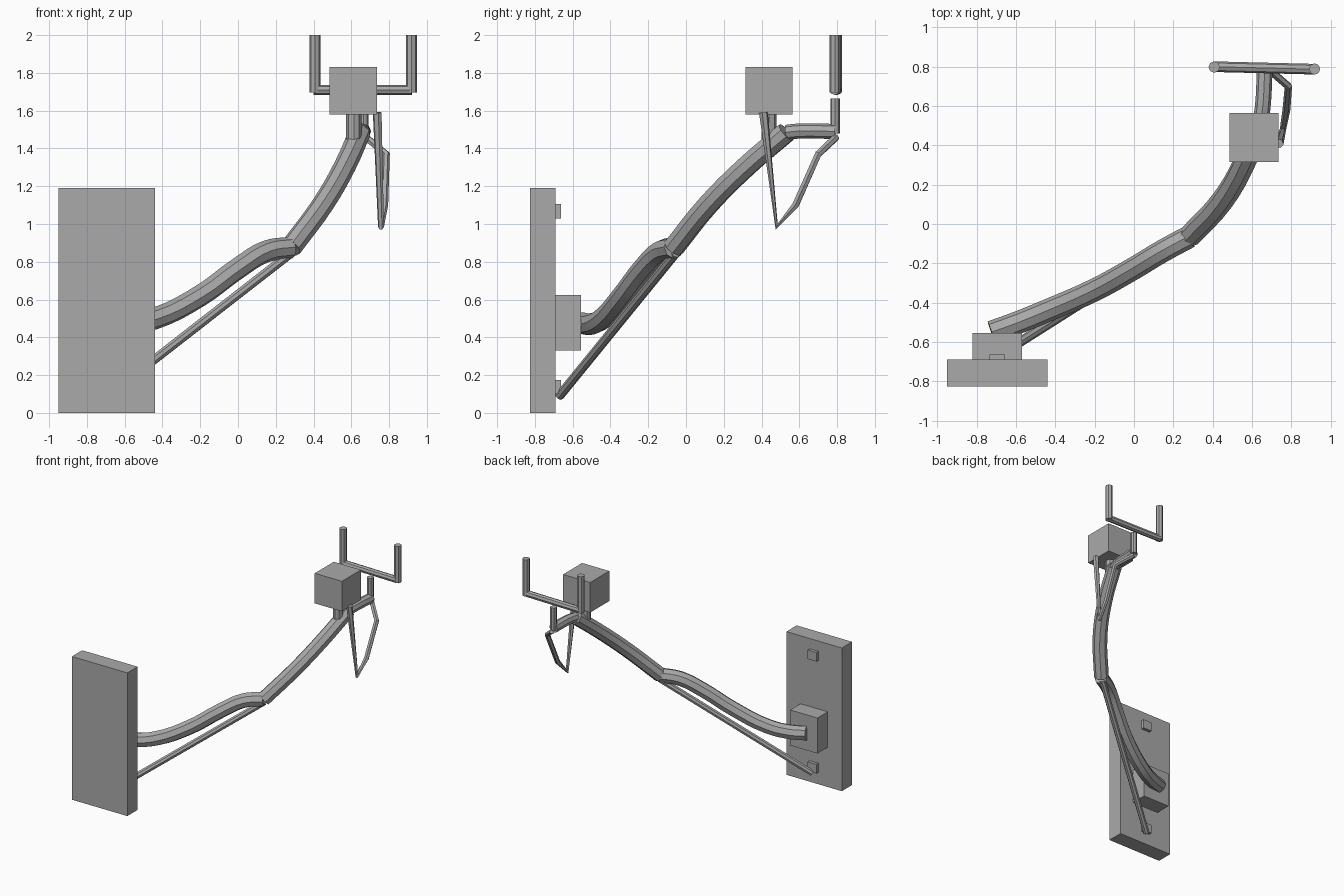
import bpy

# Remove the default cube only
cube = bpy.data.objects.get("Cube")
if cube:
    bpy.data.objects.remove(cube, do_unlink=True)

# Single painted-metal colour
grey = bpy.data.materials.new("plain grey")
grey.use_nodes = True
GREY = (0.4, 0.4, 0.4, 1)
grey.diffuse_color = GREY
grey.node_tree.nodes["Principled BSDF"].inputs["Base Color"].default_value = GREY


def box(name, low, high):
    """Box spanning two opposite corners."""
    centre = [(a + b) / 2 for a, b in zip(low, high)]
    bpy.ops.mesh.primitive_cube_add(size=1, location=centre)
    ob = bpy.context.object
    ob.name = name
    ob.scale = [b - a for a, b in zip(low, high)]
    ob.data.materials.append(grey)
    return ob


def tube(name, points, radius, smooth=False, taper=None, detail=2):
    """Capped tube along a path; smooth paths use automatic handles."""
    curve = bpy.data.curves.new(name, "CURVE")
    curve.dimensions = "3D"
    curve.bevel_depth = radius
    curve.bevel_resolution = detail
    curve.resolution_u = 4
    curve.use_fill_caps = True
    spline = curve.splines.new("BEZIER" if smooth else "POLY")
    pts = spline.bezier_points if smooth else spline.points
    pts.add(len(points) - 1)
    for i, (p, co) in enumerate(zip(pts, points)):
        p.co = co if smooth else (*co, 1)
        if smooth:
            p.handle_left_type = p.handle_right_type = "AUTO"
        if taper:
            p.radius = taper[i]
    ob = bpy.data.objects.new(name, curve)
    bpy.context.collection.objects.link(ob)
    bpy.ops.object.select_all(action="DESELECT")
    ob.select_set(True)
    bpy.context.view_layer.objects.active = ob
    bpy.ops.object.convert(target="MESH")
    ob = bpy.context.object
    ob.data.materials.clear()
    ob.data.materials.append(grey)
    bpy.ops.object.shade_smooth_by_angle(angle=0.5)
    return ob


# Wall plate, mounting block and bolts
box("wall_plate", (-0.95, -0.825, 0), (-0.44, -0.69, 1.19))
box("mounting_block", (-0.82, -0.69, 0.33), (-0.57, -0.555, 0.625))
for name, z in (("upper_bolt", 1.03), ("lower_bolt", 0.1)):
    box(name, (-0.735, -0.69, z), (-0.655, -0.663, z + 0.075))

# Two curved arm sections meeting at the elbow
elbow = (0.28, -0.065, 0.875)
tube("lower_arm", [(-0.725, -0.55, 0.475), (-0.6, -0.505, 0.47),
                   (-0.44, -0.44, 0.5), (-0.2, -0.335, 0.62),
                   (0, -0.225, 0.765), (0.15, -0.135, 0.855), elbow],
     0.058, smooth=True)
tube("upper_arm", [elbow, (0.45, 0.12, 1.105), (0.565, 0.32, 1.305),
                   (0.645, 0.53, 1.485)], 0.058, smooth=True)
tube("wrist", [(0.645, 0.53, 1.485), (0.655, 0.6, 1.492), (0.665, 0.79, 1.49)],
     0.04, smooth=True)

# Straight brace under the lower arm
tube("brace", [(-0.69, -0.67, 0.09), (0.28, -0.055, 0.845)], 0.025)

# Head box on its post
box("head_box", (0.485, 0.315, 1.58), (0.735, 0.565, 1.83))
tube("head_post", [(0.613, 0.44, 1.4), (0.613, 0.44, 1.6)], 0.04)

# Fork at the tip
tube("fork_post", [(0.665, 0.79, 1.48), (0.665, 0.79, 1.665)], 0.026)
tube("fork_bar", [(0.4, 0.8, 1.71), (0.92, 0.787, 1.71)], 0.027)
for name, x, y in (("right_prong", 0.408, 0.798), ("left_prong", 0.918, 0.788)):
    tube(name, [(x, y, 1.695), (x, y, 2.0)], 0.029)

# Hanging cable from the head box to the tip
tube("cable", [(0.737, 0.41, 1.59), (0.757, 0.48, 0.985), (0.775, 0.58, 1.1),
               (0.785, 0.7, 1.37), (0.675, 0.795, 1.46)],
     0.02, taper=[1.2, 0.8, 1, 1, 1], detail=1)
